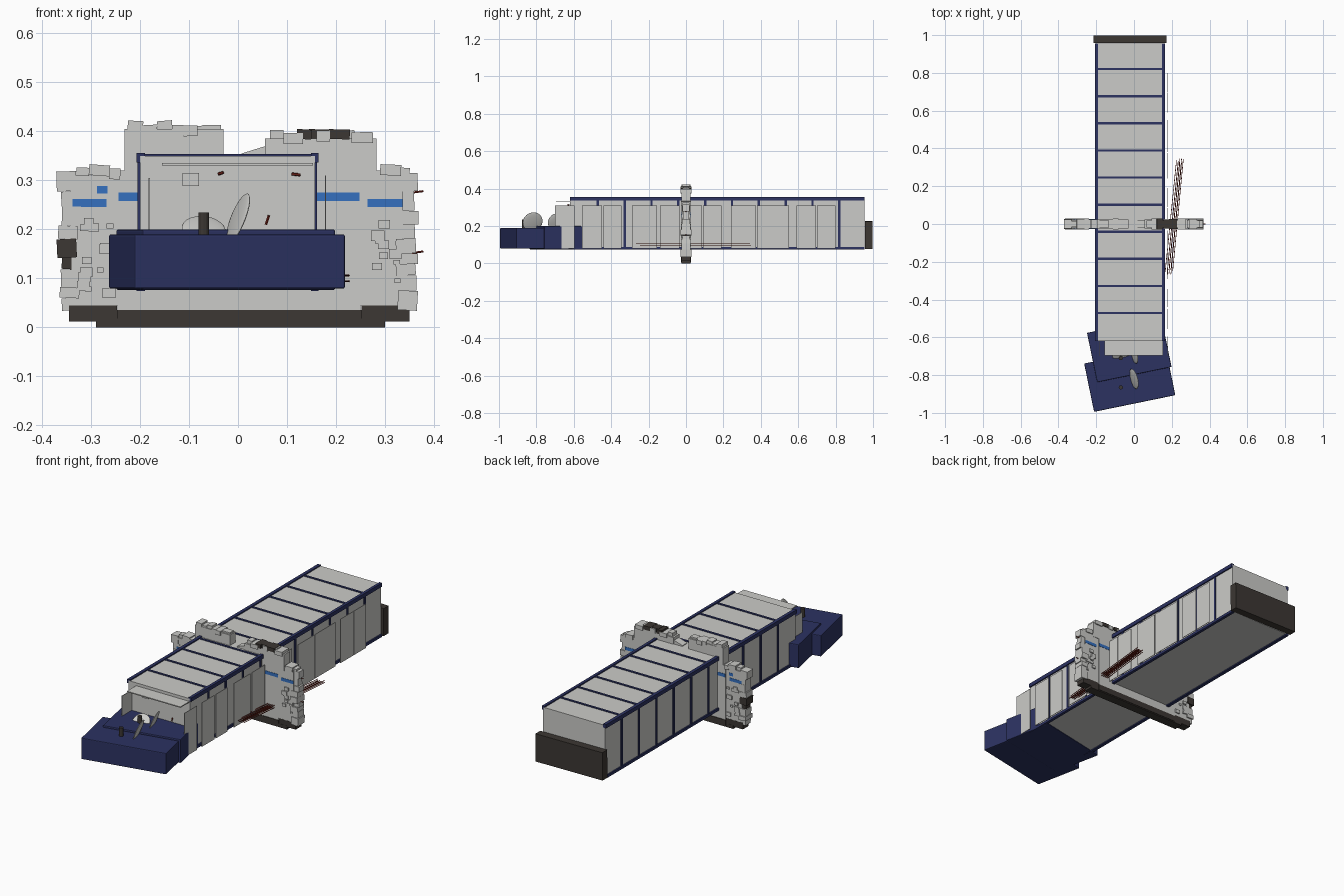
import bpy, math, random
from mathutils import Vector

random.seed(4)
if "Cube" in bpy.data.objects:
    bpy.data.objects.remove(bpy.data.objects["Cube"], do_unlink=True)


def material(name, r, g, b):
    m = bpy.data.materials.new(name)
    m.use_nodes = True
    m.diffuse_color = (r, g, b, 1)
    m.node_tree.nodes["Principled BSDF"].inputs["Base Color"].default_value = (r, g, b, 1)
    return m


GREY = material("light_grey", 0.6, 0.6, 0.58)
NAVY = material("navy", 0.025, 0.032, 0.12)
BROWN = material("dark_brown", 0.045, 0.038, 0.033)
BLUE = material("stripe_blue", 0.035, 0.16, 0.52)
RED = material("rust_red", 0.2, 0.02, 0.012)


def box(name, x, y, z, mat, yaw=0, roll=0, bevel=0):
    """Box from (low, high) ranges, turned about its own centre."""
    bpy.ops.mesh.primitive_cube_add(size=1, location=[(a + b) / 2 for a, b in (x, y, z)],
                                    rotation=(0, roll, yaw))
    ob = bpy.context.object
    ob.name = name
    ob.scale = [b - a for a, b in (x, y, z)]
    bpy.ops.object.transform_apply(location=False, rotation=False, scale=True)
    ob.data.materials.append(mat)
    if bevel:
        mod = ob.modifiers.new("bevel", "BEVEL")
        mod.width, mod.segments = bevel, 2
    return ob


def rod(name, a, b, radius, mat, sides=6):
    a, b = Vector(a), Vector(b)
    bpy.ops.mesh.primitive_cylinder_add(vertices=sides, radius=radius, depth=(b - a).length,
                                        location=(a + b) / 2)
    ob = bpy.context.object
    ob.name = name
    ob.rotation_euler = (b - a).to_track_quat("Z", "Y").to_euler()
    ob.data.materials.append(mat)


def dish(name, centre, normal, radius):
    bpy.ops.mesh.primitive_uv_sphere_add(segments=24, ring_count=12, radius=radius, location=centre)
    ob = bpy.context.object
    ob.name = name
    ob.scale.z = 0.12
    ob.rotation_euler = Vector(normal).to_track_quat("Z", "Y").to_euler()
    ob.data.materials.append(GREY)
    bpy.ops.object.shade_smooth()


# Long hull with edge rails
Y0, Y1 = -0.62, 0.955
box("hull", (-0.2, 0.157), (Y0, Y1), (0.08, 0.35), GREY)
for side, x in (("right", (-0.207, -0.19)), ("left", (0.149, 0.164))):
    box(f"top_rail_{side}", x, (Y0, Y1), (0.336, 0.356), NAVY)
    box(f"bottom_rail_{side}", x, (Y0, Y1), (0.074, 0.088), NAVY)

# Ribs wrap the roof and both sides at equal spacing
for i in range(10):
    y = 0.82 - 0.1435 * i
    span = (y - 0.006, y + 0.006)
    box("roof_rib", (-0.2, 0.157), span, (0.345, 0.3535), NAVY)
    box("right_rib", (-0.2045, -0.197), span, (0.08, 0.345), NAVY)
    box("left_rib", (0.15, 0.161), span, (0.08, 0.345), NAVY)

# Thin armour sheets standing off the left side
for y, w in ((-0.7, 0.105), (-0.555, 0.105), (-0.44, 0.095), (-0.29, 0.135), (-0.14, 0.105),
             (0.0, 0.085), (0.09, 0.1), (0.24, 0.07), (0.31, 0.065), (0.38, 0.07),
             (0.45, 0.1), (0.59, 0.105), (0.7, 0.1)):
    box("side_sheet", (0.177, 0.18), (y, y + w), (0.08, 0.31), GREY)
box("right_front_sheet", (-0.183, -0.18), (-0.7, -0.6), (0.08, 0.305), GREY)

# Ends of the hull
box("rear_cap", (-0.215, 0.172), (0.957, 0.997), (0.08, 0.225), BROWN, roll=0.01)
box("front_awning", (-0.155, 0.153), (-0.695, -0.6), (0.33, 0.335), GREY)
box("front_hatch", (-0.113, -0.08), (-0.63, -0.61), (0.288, 0.315), GREY)
for a, b in (((-0.04, 0.313), (-0.03, 0.316)), ((0.11, 0.313), (0.127, 0.311)),
             ((0.057, 0.21), (0.063, 0.228))):
    rod("front_bar", (a[0], -0.628, a[1]), (b[0], -0.632, b[1]), 0.003, RED)

# Skewed nose blocks
TURN = math.radians(11.6)
box("nose_block_rear", (-0.226, 0.176), (-0.8, -0.533), (0.076, 0.2), NAVY, yaw=TURN, bevel=0.004)
box("nose_block_front", (-0.242, 0.197), (-0.953, -0.692), (0.079, 0.19), NAVY, yaw=TURN, bevel=0.004)

# Nose equipment
dish("front_dish", (0.0, -0.82, 0.222), (-0.9, -0.25, 0.36), 0.055)
dish("rear_dish", (0.0, -0.69, 0.222), (-0.9, -0.25, 0.36), 0.05)
dish("low_dish", (-0.07, -0.7, 0.2), (0.1, -0.6, 0.8), 0.045)
for y in (-0.865, -0.71):
    rod("stub_post", (-0.07, y, 0.18), (-0.07, y, 0.234), 0.011, BROWN, 12)


# Ring wall around the hull: x range, z range and half thickness
def slab(name, x, z, mat, half=0.024, roll=0):
    box(name, x, (-half, half), z, mat, roll=roll)


slab("wall_centre", (-0.246, 0.25), (0.035, 0.32), GREY)
slab("wall_right", (-0.34, -0.24), (0.045, 0.31), GREY, 0.022)
slab("wall_left", (0.245, 0.337), (0.045, 0.32), GREY, 0.022)
slab("wall_top_right", (-0.232, -0.03), (0.3, 0.405), GREY)
slab("wall_top_left", (0.055, 0.283), (0.3, 0.385), GREY)
slab("wall_top_slope", (0.015, 0.075), (0.3, 0.365), GREY, 0.02, -0.3)
slab("base_sill", (-0.29, 0.3), (0, 0.018), BROWN)
slab("base_beam", (-0.247, 0.252), (0.005, 0.036), BROWN, 0.027)
slab("base_right", (-0.345, -0.247), (0.012, 0.045), BROWN, 0.023)
slab("base_left", (0.252, 0.35), (0.012, 0.045), BROWN, 0.023)

# Painted stripes, wrapped just outside the wall
for x, z, half in (((-0.338, -0.268), (0.246, 0.262), 0.0235), ((-0.288, -0.266), (0.273, 0.288), 0.0235),
                   ((-0.244, -0.2), (0.258, 0.275), 0.0255), ((0.157, 0.248), (0.258, 0.275), 0.0255),
                   ((0.264, 0.336), (0.246, 0.262), 0.0235)):
    slab("wall_stripe", x, z, BLUE, half)


# Broken blocks along the outer edges
def rubble(cx, cz, w, h, mat=GREY):
    half = random.uniform(0.016, 0.03)
    slab("edge_block", (cx - w / 2, cx + w / 2), (cz - h / 2, cz + h / 2), mat, half,
         random.uniform(-0.08, 0.08))


for sign in (-1, 1):
    z = 0.035
    while z < 0.3:
        h = random.uniform(0.02, 0.042)
        dark = sign < 0 and 0.09 < z < 0.15
        rubble(sign * random.uniform(0.338, 0.352), z + h / 2, 0.04, h, BROWN if dark else GREY)
        z += h
for x0, x1, top in ((-0.33, -0.24, 0.318), (-0.225, -0.035, 0.408), (0.065, 0.275, 0.389),
                    (0.29, 0.35, 0.322)):
    x = x0
    while x < x1:
        w = random.uniform(0.022, 0.045)
        rubble(min(x + w / 2, x1 - w / 2), top + random.uniform(-0.008, 0.003), w, 0.022)
        x += w
for x0, x1 in ((0.12, 0.15), (0.145, 0.19), (0.185, 0.228)):
    rubble((x0 + x1) / 2, 0.394, x1 - x0, 0.02, BROWN)

# Small fixtures on both wall faces
for i in range(24):
    x = random.choice((-1, 1)) * random.uniform(0.26, 0.33)
    z = random.uniform(0.06, 0.23)
    s = random.uniform(0.006, 0.014)
    box("wall_fixture", (x - s, x + s), (-0.028, 0.028), (z - s, z + s / 2), GREY)

# Bundle of rusty rods through the wall
for i in range(5):
    for z in (0.094, 0.106):
        y = random.uniform(-0.02, 0.02)
        rod("rusty_rod", (0.165 + 0.01 * i, -0.26 + y, z), (0.225 + 0.009 * i, 0.33 + y, z), 0.0018, RED)
for z in (0.155, 0.278):
    rod("wall_spike", (0.34, 0, z - 0.005), (0.378, 0, z), 0.002, RED)
